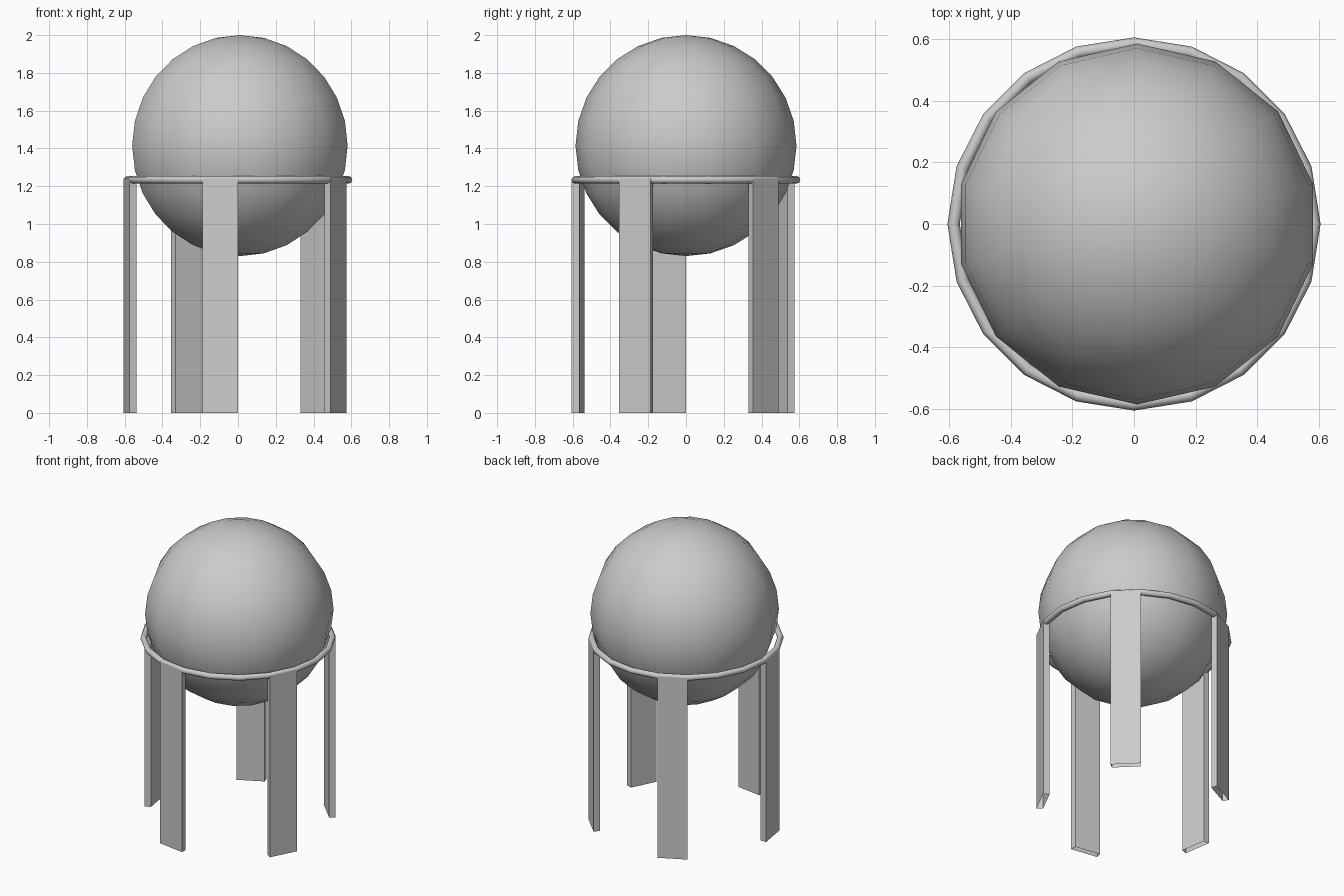
import bpy
import bmesh
from math import cos, sin, radians

if "Cube" in bpy.data.objects:
    bpy.data.objects.remove(bpy.data.objects["Cube"])

RING_Z = 1.234
R_OUT, R_IN = 0.605, 0.565

# globe resting in the stand
bpy.ops.mesh.primitive_uv_sphere_add(segments=14, ring_count=14, radius=0.585,
                                     location=(0.01, 0, 1.415))
globe = bpy.context.object
globe.name = "globe"
bpy.ops.object.shade_smooth()

# supporting ring, 20 sides
bpy.ops.mesh.primitive_torus_add(major_segments=20, minor_segments=8,
                                 major_radius=0.585, minor_radius=0.02,
                                 location=(0, 0, RING_Z))
ring = bpy.context.object
ring.name = "support_ring"
bpy.ops.object.shade_smooth()


def make_leg(name, start):
    """Open-ended tube below one 18 degree side of the ring."""
    a, b = radians(start), radians(start + 18)
    plan = [(R_OUT, a), (R_OUT, b), (R_IN, b), (R_IN, a)]
    bm = bmesh.new()
    low = [bm.verts.new((r * cos(t), r * sin(t), 0)) for r, t in plan]
    top = [bm.verts.new((r * cos(t), r * sin(t), RING_Z + 0.006)) for r, t in plan]
    for i in range(4):
        j = (i + 1) % 4
        bm.faces.new((low[i], low[j], top[j], top[i]))
    mesh = bpy.data.meshes.new(name)
    bm.to_mesh(mesh)
    bm.free()
    bpy.context.collection.objects.link(bpy.data.objects.new(name, mesh))


# five legs, each under every fourth side of the ring
for k in range(5):
    make_leg(f"leg_{k + 1}", 36 + 72 * k)
